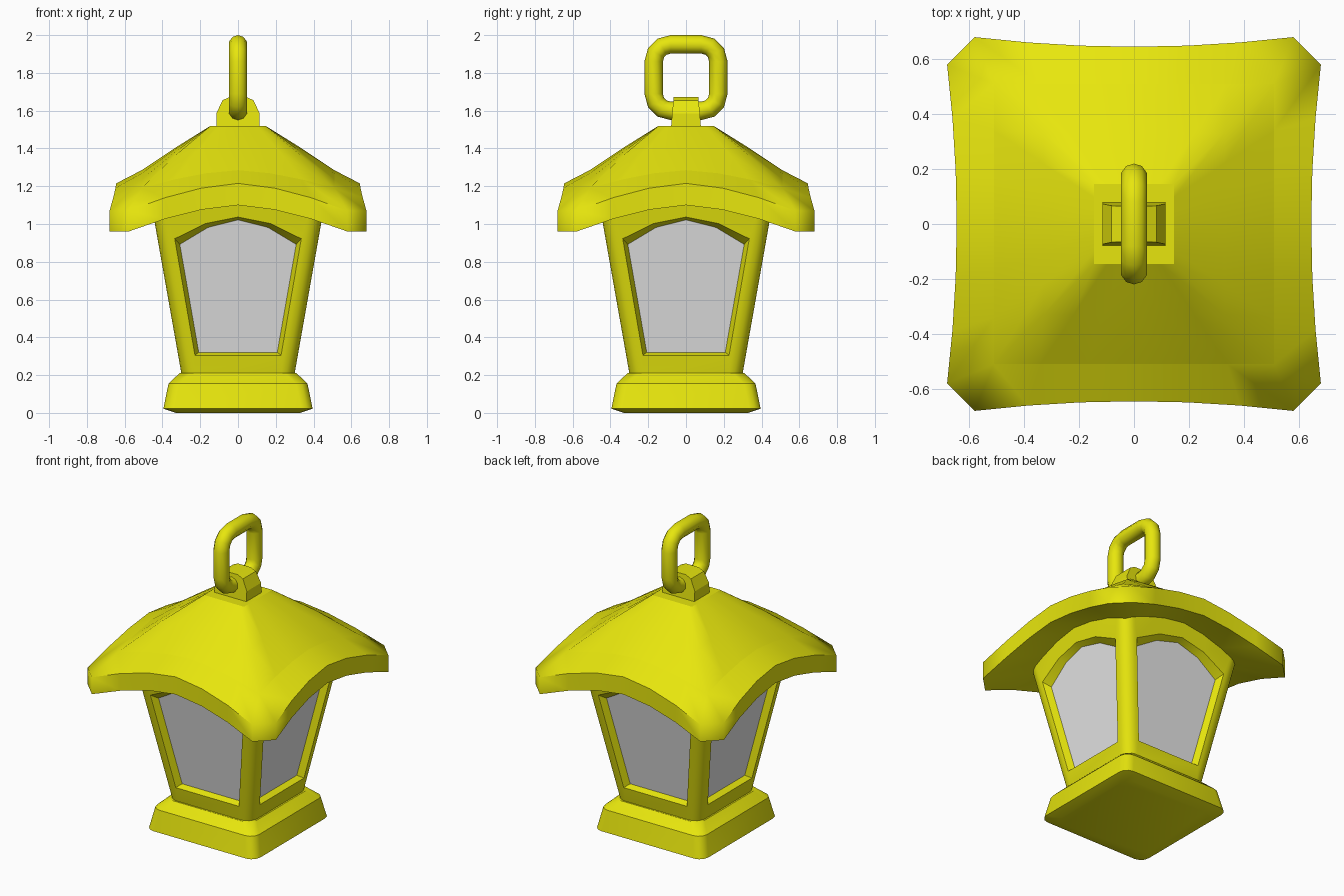
import bpy, bmesh, math
from mathutils import Vector, Matrix

cube = bpy.data.objects.get("Cube")
if cube:
    bpy.data.objects.remove(cube, do_unlink=True)


def material(name, rgb):
    m = bpy.data.materials.new(name)
    m.use_nodes = True
    m.diffuse_color = (*rgb, 1)
    bsdf = next(n for n in m.node_tree.nodes if n.type == 'BSDF_PRINCIPLED')
    bsdf.inputs["Base Color"].default_value = (*rgb, 1)
    return m


yellow = material("yellow paint", (0.8, 0.79, 0.004))
grey = material("grey glass", (0.8, 0.8, 0.8))
TURNS = [Matrix.Rotation(i * math.pi / 2, 3, 'Z') for i in range(4)]


def finish(name, bm, mat, angle=35, closed=True):
    bmesh.ops.remove_doubles(bm, verts=bm.verts, dist=0.0005)
    if closed:
        bmesh.ops.recalc_face_normals(bm, faces=bm.faces)
    mesh = bpy.data.meshes.new(name)
    bm.to_mesh(mesh)
    bm.free()
    mesh.materials.append(mat)
    ob = bpy.data.objects.new(name, mesh)
    bpy.context.collection.objects.link(ob)
    bpy.ops.object.select_all(action='DESELECT')
    ob.select_set(True)
    bpy.context.view_layer.objects.active = ob
    bpy.ops.object.shade_smooth_by_angle(angle=math.radians(angle))
    return ob


def loft(bm, rings, around=True, caps=True, wrap=False):
    """Skin a list of point rings with quads."""
    rows = [[bm.verts.new(p) for p in ring] for ring in rings]
    n = len(rows[0])
    pairs = list(zip(rows, rows[1:])) + ([(rows[-1], rows[0])] if wrap else [])
    for a, b in pairs:
        for i in range(n if around else n - 1):
            j = (i + 1) % n
            bm.faces.new((a[i], a[j], b[j], b[i]))
    if caps:
        bm.faces.new(rows[0][::-1])
        bm.faces.new(rows[-1])


def rounded(hx, hy, r, steps):
    """Rounded rectangle outline, counter-clockwise."""
    pts = []
    for k, (sx, sy) in enumerate([(1, 1), (-1, 1), (-1, -1), (1, -1)]):
        for s in range(steps + 1):
            a = (k + s / steps) * math.pi / 2
            pts.append((sx * (hx - r) + r * math.cos(a), sy * (hy - r) + r * math.sin(a)))
    return pts


# Base plinth
bm = bmesh.new()
loft(bm, [[(x, y, z) for x, y in rounded(h, h, 0.06, 3)]
          for h, z in [(0.33, 0), (0.395, 0.022), (0.368, 0.155), (0.31, 0.21)]])
finish("base", bm, yellow)


# Roof: four arched sides with clipped corners
def roof_ring(half, corner, mid, z_corner, z_mid):
    side = []
    for k in range(-3, 4):
        t = k / 3
        side.append(Vector((-t * half, mid + (corner - mid) * t * t,
                            z_mid + (z_corner - z_mid) * abs(t) ** 1.6)))
    return [m @ p for m in TURNS for p in side]


bm = bmesh.new()
loft(bm, [roof_ring(*r) for r in [
    (0.145, 0.145, 0.145, 1.52, 1.52),
    (0.33, 0.33, 0.33, 1.365, 1.405),
    (0.51, 0.51, 0.51, 1.19, 1.285),
    (0.58, 0.68, 0.645, 1.07, 1.215),
    (0.58, 0.68, 0.645, 0.96, 1.10),
    (0.40, 0.40, 0.40, 1.03, 1.14)]])
for e in bm.edges:
    if all(v.co.z > 1.51 for v in e.verts) or \
       all(abs(max(abs(v.co.x), abs(v.co.y)) - 0.51) < 0.001 for v in e.verts):
        e.smooth = False
finish("roof", bm, yellow, 55)

# Tapered body with arched window openings
LOW, HIGH, R, DEPTH = 0.21, 1.15, 0.07, 0.04
SLOPE = 0.177
NORMAL = Vector((0, -1, -SLOPE)).normalized()


def half_at(z):
    return 0.30 + SLOPE * (z - LOW)


def on_wall(x, z):
    return Vector((x, -half_at(z), z))


def mirrored(right):
    return right + [(-x, z) for x, z in reversed(right) if x]


opening = mirrored([(0.228, 0.305), (0.335, 0.922), (0.17, 1.003), (0, 1.037)])
pane = mirrored([(0.208, 0.314), (0.308, 0.885), (0.158, 0.975), (0, 1.015)])
border = mirrored([(half_at(LOW) - R, LOW), (half_at(HIGH) - R, HIGH), (0.17, HIGH), (0, HIGH)])
pane_ring = [on_wall(x, z) - NORMAL * DEPTH for x, z in pane]
wall_rings = [[on_wall(x, z) for x, z in border], [on_wall(x, z) for x, z in opening], pane_ring]

bm = bmesh.new()
for m in TURNS:
    loft(bm, [[m @ p for p in ring] for ring in wall_rings], caps=False)
    # Rounded corner post
    post = []
    for z in (LOW, HIGH):
        c = half_at(z) - R
        arc = [k * math.pi / 8 for k in range(5)]
        post.append([m @ Vector((c + R * math.sin(a), -c - R * math.cos(a), z)) for a in arc])
    loft(bm, post, around=False, caps=False)
finish("lantern_body", bm, yellow)

# Glass panes, one per side
for side, m in zip(("front", "left", "back", "right"), TURNS):
    bm = bmesh.new()
    face = bm.faces.new([bm.verts.new(m @ p) for p in pane_ring])
    face.normal_update()
    if face.normal.dot(m @ NORMAL) < 0:
        face.normal_flip()
    finish(side + "_glass", bm, grey, closed=False)

# Lug on the roof, narrowing upwards
profile = mirrored([(0.115, 1.50), (0.115, 1.585), (0.082, 1.655), (0.045, 1.672)])


def lug_side(sign):
    return [(x, sign * (0.08 - 0.1 * max(0, z - 1.52)), z) for x, z in profile]


bm = bmesh.new()
loft(bm, [lug_side(-1), lug_side(1)])
finish("hanging_lug", bm, yellow, 20)

# Hanging ring: round bar swept along a rounded square
BAR = 0.049
bm = bmesh.new()
rings = []
for k in range(10):
    a = k * math.tau / 10
    off = BAR * math.cos(a)
    outline = rounded(0.171 + off, 0.176 + off, 0.09 + off, 3)
    rings.append([(BAR * math.sin(a), y, 1.775 + z) for y, z in outline])
loft(bm, rings, caps=False, wrap=True)
finish("hanging_ring", bm, yellow, 45)
